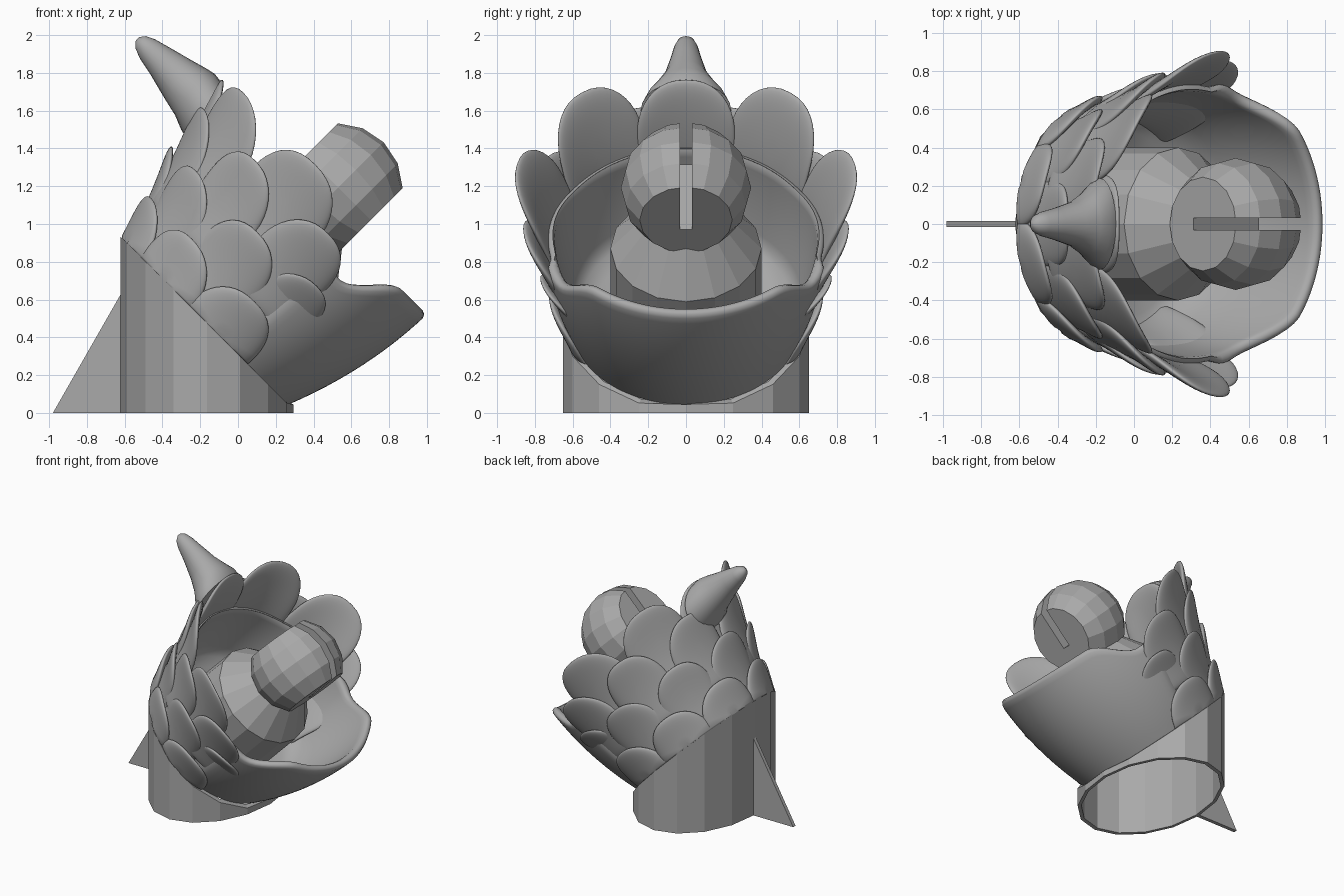
import bpy, bmesh, math
from mathutils import Matrix, Vector

cube = bpy.data.objects.get("Cube")
if cube:
    bpy.data.objects.remove(cube, do_unlink=True)

grey = bpy.data.materials.new("plain_grey")
grey.use_nodes = True
grey.diffuse_color = (0.4, 0.4, 0.4, 1)
grey.node_tree.nodes["Principled BSDF"].inputs["Base Color"].default_value = (0.4, 0.4, 0.4, 1)

# Tilted frame: local x points to the lip, local z along the cup axis
CENTRE = Vector((-0.165, 0, 0.475))
TILT = Matrix.Translation(CENTRE) @ Matrix.Rotation(math.radians(45), 4, 'Y')


def finish(name, bm, matrix=TILT, smooth=None):
    bmesh.ops.remove_doubles(bm, verts=bm.verts, dist=1e-5)
    bmesh.ops.recalc_face_normals(bm, faces=bm.faces)
    bm.transform(matrix)
    mesh = bpy.data.meshes.new(name)
    bm.to_mesh(mesh)
    bm.free()
    mesh.materials.append(grey)
    obj = bpy.data.objects.new(name, mesh)
    bpy.context.collection.objects.link(obj)
    bpy.ops.object.select_all(action='DESELECT')
    obj.select_set(True)
    bpy.context.view_layer.objects.active = obj
    if smooth:
        bpy.ops.object.shade_smooth_by_angle(angle=math.radians(smooth))
    return obj


def loft(rings, closed=False):
    """Skin a list of point rings; closed joins the last ring to the first."""
    bm = bmesh.new()
    rows = [[bm.verts.new(p) for p in ring] for ring in rings]
    n = len(rows[0])
    pairs = list(zip(rows, rows[1:])) + ([(rows[-1], rows[0])] if closed else [])
    for a, b in pairs:
        for i in range(n):
            j = (i + 1) % n
            bm.faces.new((a[i], a[j], b[j], b[i]))
    if not closed:
        bm.faces.new(rows[0])
        bm.faces.new(rows[-1])
    return bm


def polar(r, deg, w):
    a = math.radians(deg)
    return Vector((r * math.cos(a), r * math.sin(a), w))


def ease(x, lo, hi):
    t = min(1, max(0, (x - lo) / (hi - lo)))
    return t * t * (3 - 2 * t)


def wall(w):
    return 0.61 + 0.4 * w - 0.22 * w * w


# Upright sleeve, cut at 45 degrees, open below
def sleeve_ring(k, top):
    pts = []
    for i in range(16):
        p = polar(1, i * 22.5, 0)
        x, y = -0.165 + 0.458 * k * p.x, 0.65 * k * p.y
        pts.append((x, y, max(0.045, 0.31 - x) if top else 0))
    return pts


finish("sleeve", loft([sleeve_ring(1, False), sleeve_ring(1, True),
                       sleeve_ring(0.95, True), sleeve_ring(0.95, False)], closed=True),
       Matrix())

# Support fin behind the sleeve
fin = bmesh.new()
sides = [[fin.verts.new((x, y, z)) for x, z in ((-0.98, 0), (-0.6, 0), (-0.6, 0.665))]
         for y in (-0.015, 0.015)]
fin.faces.new(sides[0])
fin.faces.new(sides[1])
for i in range(3):
    j = (i + 1) % 3
    fin.faces.new((sides[0][i], sides[0][j], sides[1][j], sides[1][i]))
finish("support_fin", fin, Matrix())


# Cup with a raised, thicker lip at the front
def cup_ring(w_frac, inset, flat=None):
    pts = []
    for i in range(120):
        deg = i * 3 - 180
        d = abs(deg)
        height = 0.855 - 0.195 * ease(d, 38, 64) - 0.05 * ease(d, 90, 130)
        w = height * w_frac if flat is None else flat
        back = 0.045 * ease(d, 70, 79) if inset < 0.03 else 0.02 * ease(d, 60, 85)
        pts.append(polar(max(0.01, wall(w) - inset - back), deg, w))
    return pts


outer = [cup_ring(0, 0.5, 0)] + [cup_ring(i / 12, 0) for i in range(12)]
rim = [cup_ring(0.965, 0.0), cup_ring(0.99, 0.01), cup_ring(1, 0.029),
       cup_ring(0.99, 0.05), cup_ring(0.96, 0.06)]
inner = [cup_ring(i / 12, 0.06) for i in range(11, 2, -1)]
floor = [cup_ring(0, 0.08, 0.13), cup_ring(0, 0.13, 0.08), cup_ring(0, 0.5, 0.06)]
finish("cup_with_lip", loft(outer + rim + inner + floor), smooth=50)


# Overlapping scales: square-based, round-tipped plates wrapped round the cup,
# flaring outwards so each row lies over the foot of the row above
def scale_petal(name, deg, base, tip, half):
    (w0, r0), (w1, r1) = base, tip
    mid, length = (w0 + w1) / 2, (w1 - w0) / 2
    rings = []
    for k in range(1, 24):
        lat = math.pi * k / 24
        rho, side = math.sin(lat), math.cos(lat)
        thick = math.copysign(0.027 * math.sqrt(max(0, 1 - rho ** 6)), side)
        ring = []
        for i in range(40):
            a = math.tau * i / 40
            c, s = math.cos(a), math.sin(a)
            if s < 0:
                corner = max(abs(c), abs(s))
                across, along = rho * c / corner, rho * s / corner
            else:
                across, along = rho * math.copysign(abs(c) ** 0.85, c), rho * s ** 0.85
            w = mid + length * along
            r = r0 + (r1 - r0) * max(0, (along + 1) / 2) ** 1.5 + thick
            ring.append(polar(r, deg + math.degrees(across * half / r), max(w, 0.0)))
        rings.append(ring)
    finish(name, loft(rings), smooth=60)


ROWS = [("low", (82, 121, 160), (-0.24, 0.57), (0.26, 0.72), 0.235),
        ("second", (101, 141, 180), (0.0, 0.60), (0.53, 0.79), 0.23),
        ("third", (82, 120, 161), (0.24, 0.67), (0.79, 0.86), 0.23),
        ("top", (102, 143), (0.40, 0.70), (1.0, 0.91), 0.27)]
for label, angles, base, tip, half in ROWS:
    for n, deg in enumerate(angles):
        if deg == 180:
            scale_petal(f"{label}_scale_back", deg, base, tip, half)
        else:
            for side, sign in (("left", 1), ("right", -1)):
                scale_petal(f"{label}_scale_{n + 1}_{side}", sign * deg, base, tip, half)
scale_petal("horned_scale", 180, (0.40, 0.70), (0.97, 0.85), 0.265)
for side, sign in (("left", 1), ("right", -1)):
    scale_petal(f"tucked_scale_{side}", sign * 70, (0.05, 0.56), (0.55, 0.80), 0.2)

# Horn growing backwards from the top back scale: (x, height, half height, half width)
HORN = [(-0.805, 0.785, 0.172, 0.24), (-0.86, 0.795, 0.168, 0.215), (-0.93, 0.805, 0.145, 0.165),
        (-1.02, 0.805, 0.122, 0.118), (-1.15, 0.807, 0.088, 0.085),
        (-1.25, 0.805, 0.064, 0.064), (-1.30, 0.805, 0.042, 0.045), (-1.325, 0.805, 0.012, 0.012)]
horn = []
for i, (x, z, hz, hy) in enumerate(HORN):
    lean = 0.3 * (1 - i / 7)
    ring = [polar(1, k * 15, 0) for k in range(24)]
    horn.append([(x - lean * hz * p.y, hy * p.x, z + hz * p.y) for p in ring])
finish("horn", loft(horn), smooth=60)

# Faceted pedestal inside the cup
pedestal = [(0.4, 0.03), (0.4, 0.56), (0.2, 0.82)]
finish("pedestal", loft([[polar(r, i * 22.5, w) for i in range(16)] for r, w in pedestal]))

# Faceted ball with two flat sides and a slot across the end
ball = bmesh.new()
bmesh.ops.create_uvsphere(ball, u_segments=16, v_segments=8, radius=0.345)
for s in (1, -1):
    cut = bmesh.ops.bisect_plane(ball, geom=ball.verts[:] + ball.edges[:] + ball.faces[:],
                                 plane_co=(0, 0, 0.242 * s), plane_no=(0, 0, s),
                                 clear_outer=True)
    edges = [e for e in cut["geom_cut"] if isinstance(e, bmesh.types.BMEdge)]
    bmesh.ops.edgeloop_fill(ball, edges=edges)
to_axis = Matrix.Translation((-0.015, 0, 1.0)) @ Matrix.Rotation(math.radians(90), 4, 'Y')
ball_obj = finish("slotted_ball", ball, TILT @ to_axis)

slot = bmesh.new()
bmesh.ops.create_cube(slot, size=1)
slot_obj = finish("slot_cutter", slot,
                  TILT @ Matrix.Translation((0, 0, 1.18)) @ Matrix.Diagonal((1, 0.062, 0.5, 1)))
slot_obj.hide_render = True
bpy.context.view_layer.objects.active = ball_obj
mod = ball_obj.modifiers.new("slot", 'BOOLEAN')
mod.operation, mod.solver, mod.object = 'DIFFERENCE', 'EXACT', slot_obj
bpy.ops.object.modifier_apply(modifier=mod.name)
bpy.data.objects.remove(slot_obj, do_unlink=True)
